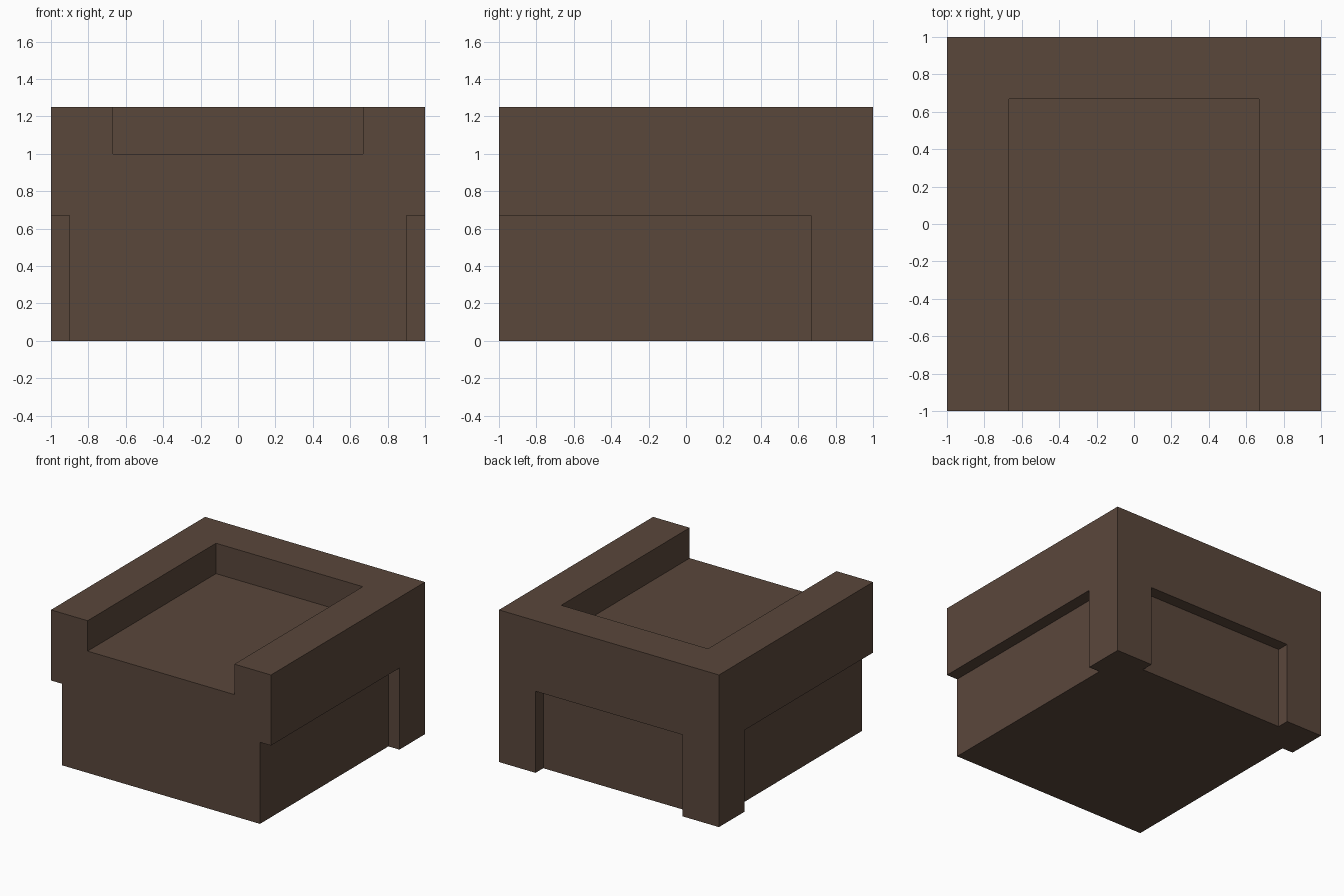
import bpy

if "Cube" in bpy.data.objects:
    bpy.data.objects.remove(bpy.data.objects["Cube"])

brown = bpy.data.materials.new("brown upholstery")
brown.diffuse_color = (0.102, 0.063, 0.044, 1)
brown.use_nodes = True
brown.node_tree.nodes["Principled BSDF"].inputs["Base Color"].default_value = brown.diffuse_color


def box(name, lo, hi):
    """Box between two opposite corners."""
    bpy.ops.mesh.primitive_cube_add(size=1)
    ob = bpy.context.object
    ob.name = ob.data.name = name
    for v in ob.data.vertices:
        v.co = [lo[i] if v.co[i] < 0 else hi[i] for i in range(3)]
    ob.data.materials.append(brown)
    return ob


# Main block: arms, back and base
armchair = box("armchair", (-1, -1, 0), (1, 1, 1.25))

# Hollows: seat, both sides below the arms, and below the back
arm, leg_top, step, over = 0.667, 0.67, 0.1, 0.2
cutters = [
    box("seat_cutter", (-arm, -1 - over, 1), (arm, arm, 1.25 + over)),
    box("back_cutter", (-arm, 1 - step, -over), (arm, 1 + over, leg_top)),
    box("right_cutter", (1 - step, -1 - over, -over), (1 + over, arm, leg_top)),
    box("left_cutter", (-1 - over, -1 - over, -over), (-1 + step, arm, leg_top)),
]
for c in cutters:
    c.hide_render = True
    mod = armchair.modifiers.new(c.name, 'BOOLEAN')
    mod.operation = 'DIFFERENCE'
    mod.solver = 'EXACT'
    mod.object = c

# Bake the cuts and drop the cutters
bpy.context.view_layer.update()
deps = bpy.context.evaluated_depsgraph_get()
mesh = bpy.data.meshes.new_from_object(armchair.evaluated_get(deps))
armchair.modifiers.clear()
armchair.data = mesh
for c in cutters:
    bpy.data.objects.remove(c)
